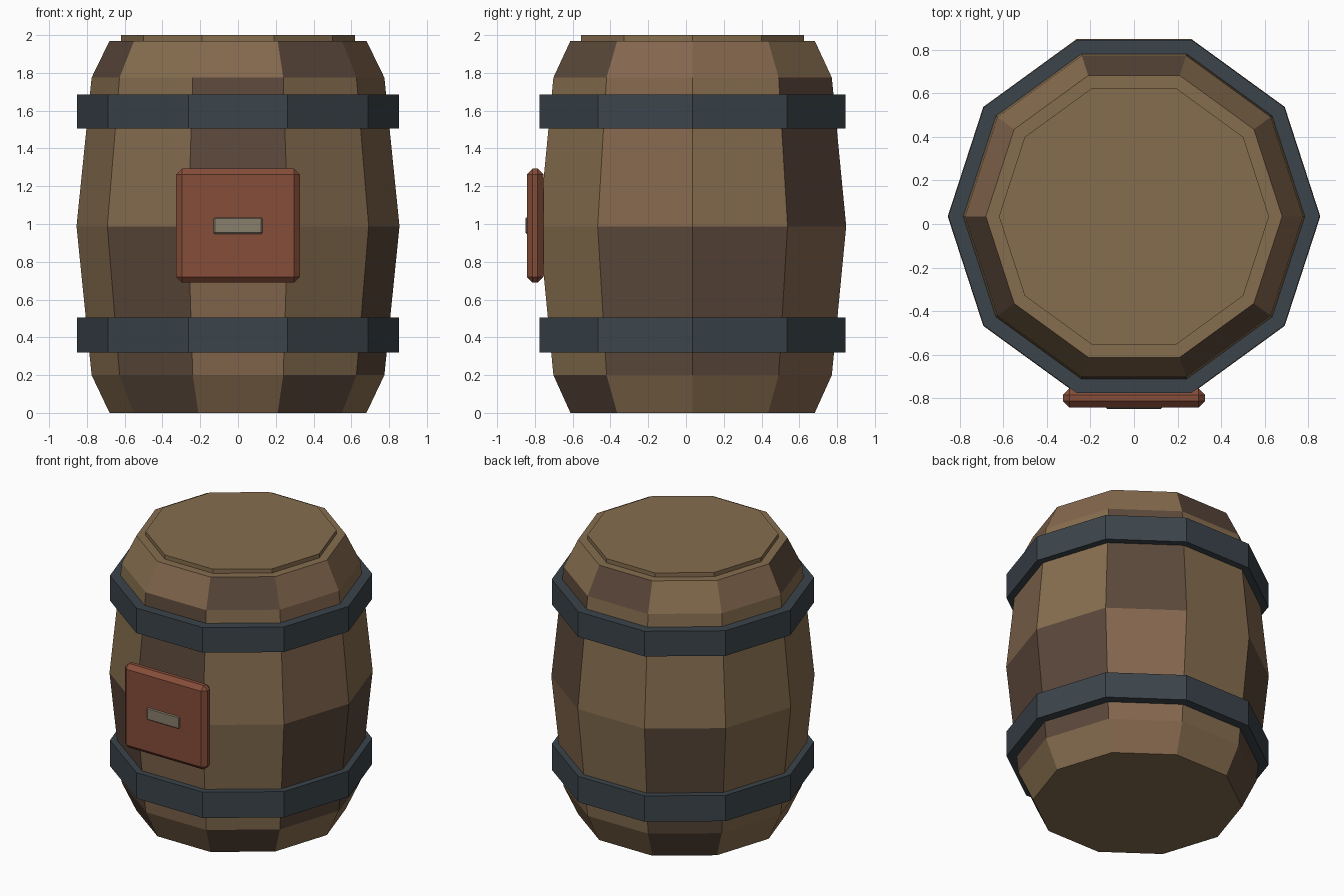
import bpy, bmesh
from math import cos, sin, pi

if "Cube" in bpy.data.objects:
    bpy.data.objects.remove(bpy.data.objects["Cube"])

SIDES, CY = 10, 0.035


def material(name, rgb):
    m = bpy.data.materials.new(name)
    m.diffuse_color = (*rgb, 1)
    m.use_nodes = True
    m.node_tree.nodes["Principled BSDF"].inputs["Base Color"].default_value = m.diffuse_color
    return m


WOOD = {"A": material("wood_tan", (0.24, 0.155, 0.078)),
        "B": material("wood_dark", (0.105, 0.065, 0.043)),
        "C": material("wood_brown", (0.23, 0.135, 0.075))}
IRON = material("iron", (0.044, 0.058, 0.07))
RED = material("red_paint", (0.24, 0.075, 0.042))
METAL = material("pale_metal", (0.25, 0.21, 0.15))


def finish(name, bm, mats):
    bmesh.ops.recalc_face_normals(bm, faces=bm.faces)
    me = bpy.data.meshes.new(name)
    bm.to_mesh(me)
    bm.free()
    for m in mats:
        me.materials.append(m)
    ob = bpy.data.objects.new(name, me)
    bpy.context.collection.objects.link(ob)
    return ob


def lathe(name, profile, mats, closed=False, pattern=None):
    """Ten-sided turning of an (r, z) profile; capped ends, or a closed ring."""
    bm = bmesh.new()
    rings = [[bm.verts.new((r * cos(2 * pi * k / SIDES), CY + r * sin(2 * pi * k / SIDES), z))
              for k in range(SIDES)] for r, z in profile]
    pairs = list(zip(rings, rings[1:]))
    if closed:
        pairs.append((rings[-1], rings[0]))
    else:
        bm.faces.new(rings[0])
        bm.faces.new(rings[-1])
    for i, (a, b) in enumerate(pairs):
        for k in range(SIDES):
            n = (k + 1) % SIDES
            f = bm.faces.new((a[k], a[n], b[n], b[k]))
            if pattern:
                f.material_index = "ABC".index(pattern[i][k])
    return finish(name, bm, mats)


def chamfered_box(name, lo, hi, width, mat):
    bm = bmesh.new()
    bmesh.ops.create_cube(bm, size=1)
    for v in bm.verts:
        v.co = [l if c < 0 else h for c, l, h in zip(v.co, lo, hi)]
    bmesh.ops.bevel(bm, geom=bm.edges[:], offset=width, segments=1, affect='EDGES')
    return finish(name, bm, [mat])


# Bulging barrel body with mixed plank tones
lathe("barrel_body",
      [(0.68, 0), (0.775, 0.2), (0.855, 0.988), (0.775, 1.775), (0.68, 1.97)],
      list(WOOD.values()),
      pattern=["ACABAABCBA", "BCABAABCAB", "ABAAAAABAC", "CABACBACBC"])

# Raised lid
lathe("lid", [(0.62, 1.96), (0.62, 2.0)], [WOOD["A"]])

# Iron hoops
for name, z0, z1 in (("lower_hoop", 0.32, 0.505), ("upper_hoop", 1.505, 1.685)):
    lathe(name, [(0.78, z0), (0.852, z0), (0.852, z1), (0.78, z1)], [IRON], closed=True)

# Front door panel and its handle
chamfered_box("door_panel", (-0.327, -0.843, 0.69), (0.327, -0.755, 1.293), 0.03, RED)
chamfered_box("door_handle", (-0.129, -0.85, 0.948), (0.129, -0.81, 1.035), 0.006, METAL)
